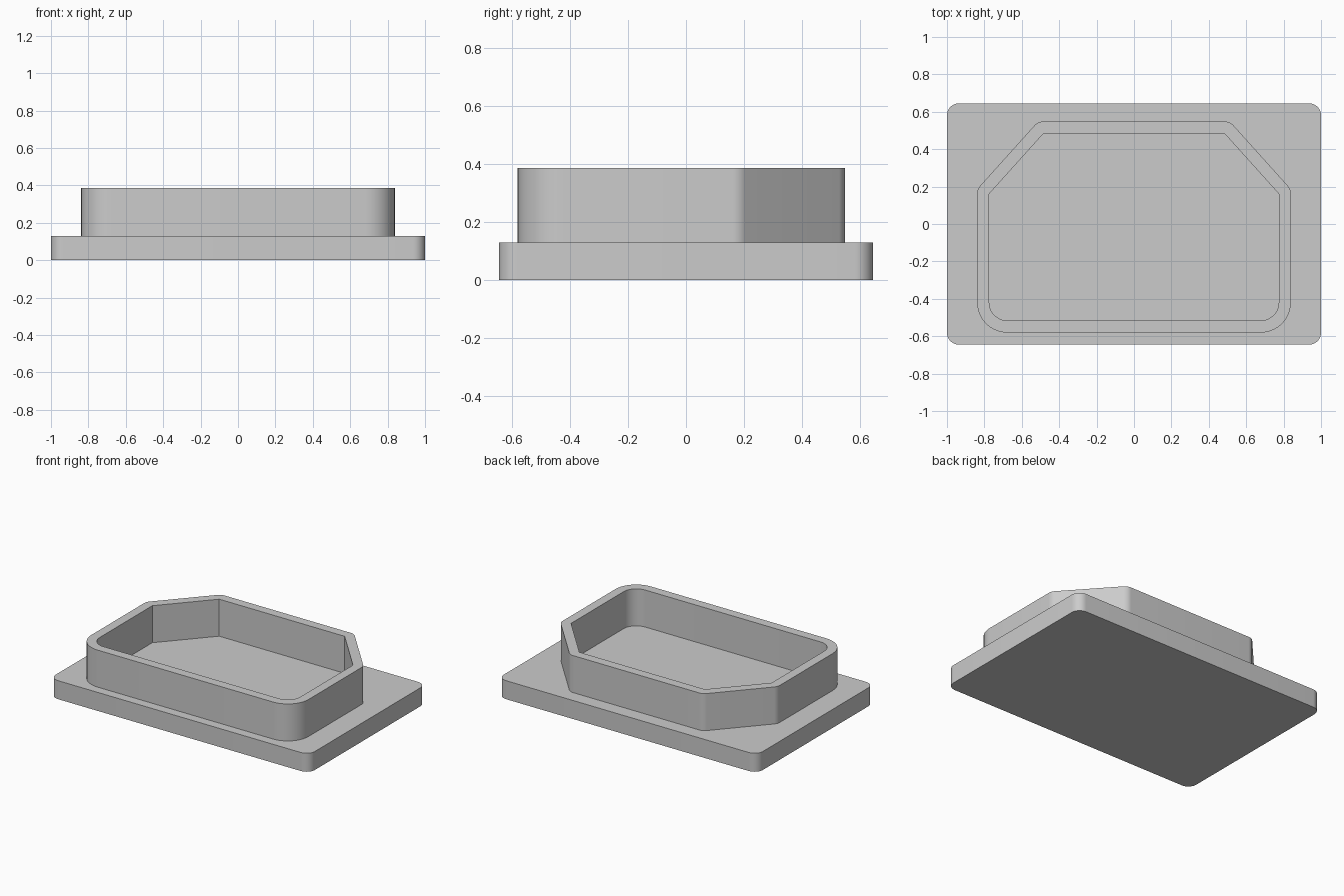
import bpy
import bmesh
from math import atan2, cos, sin, pi

UNIT = 2 / 31          # the plate is 31 units wide
SEGMENTS = 10          # steps per rounded corner

cube = bpy.data.objects.get("Cube")
if cube:
    bpy.data.objects.remove(cube, do_unlink=True)

grey = bpy.data.materials.new("light grey")
grey.use_nodes = True
colour = (0.6, 0.6, 0.6, 1)
grey.diffuse_color = colour
grey.node_tree.nodes["Principled BSDF"].inputs["Base Color"].default_value = colour


def outline(corners, offset=0):
    """Rounded outline from (centre x, centre y, radius, start, end) corners."""
    points = []
    for cx, cy, radius, start, end in corners:
        for i in range(SEGMENTS + 1):
            a = start + (end - start) * i / SEGMENTS
            r = radius + offset
            points.append((cx + r * cos(a), cy + r * sin(a)))
    return points


def ring(bm, points, z):
    return [bm.verts.new((x * UNIT, y * UNIT, z * UNIT)) for x, y in points]


def bridge(bm, a, b):
    for i in range(len(a)):
        j = (i + 1) % len(a)
        bm.faces.new((a[i], a[j], b[j], b[i]))


def finish(name, bm):
    bmesh.ops.remove_doubles(bm, verts=bm.verts, dist=0.0001)
    mesh = bpy.data.meshes.new(name)
    bm.to_mesh(mesh)
    bm.free()
    mesh.materials.append(grey)
    obj = bpy.data.objects.new(name, mesh)
    bpy.context.collection.objects.link(obj)
    bpy.ops.object.select_all(action="DESELECT")
    obj.select_set(True)
    bpy.context.view_layer.objects.active = obj
    bpy.ops.object.shade_smooth_by_angle()


# Base plate with rounded corners
plate = outline([(14.5, 9, 1, 0, pi / 2), (-14.5, 9, 1, pi / 2, pi),
                 (-14.5, -9, 1, pi, 1.5 * pi), (14.5, -9, 1, 1.5 * pi, 2 * pi)])
bm = bmesh.new()
bottom, top = ring(bm, plate, 0), ring(bm, plate, 2)
bridge(bm, bottom, top)
bm.faces.new(top)
bm.faces.new(bottom[::-1])
finish("base_plate", bm)

# Raised wall: rounded front corners, chamfered back corners
slope = atan2(4.5, 5)
wall = [(12, 2.5, 0, 0, slope), (7.5, 7.5, 0, slope, pi / 2),
        (-7.5, 7.5, 0, pi / 2, pi - slope), (-12, 2.5, 0, pi - slope, pi),
        (-10.5, -6.5, 1.5, pi, 1.5 * pi), (10.5, -6.5, 1.5, 1.5 * pi, 2 * pi)]
outer, inner = outline(wall, 1), outline(wall)
bm = bmesh.new()
loops = [ring(bm, outer, 2), ring(bm, outer, 6), ring(bm, inner, 6), ring(bm, inner, 2)]
for lower, upper in zip(loops, loops[1:]):
    bridge(bm, lower, upper)
finish("raised_wall", bm)
